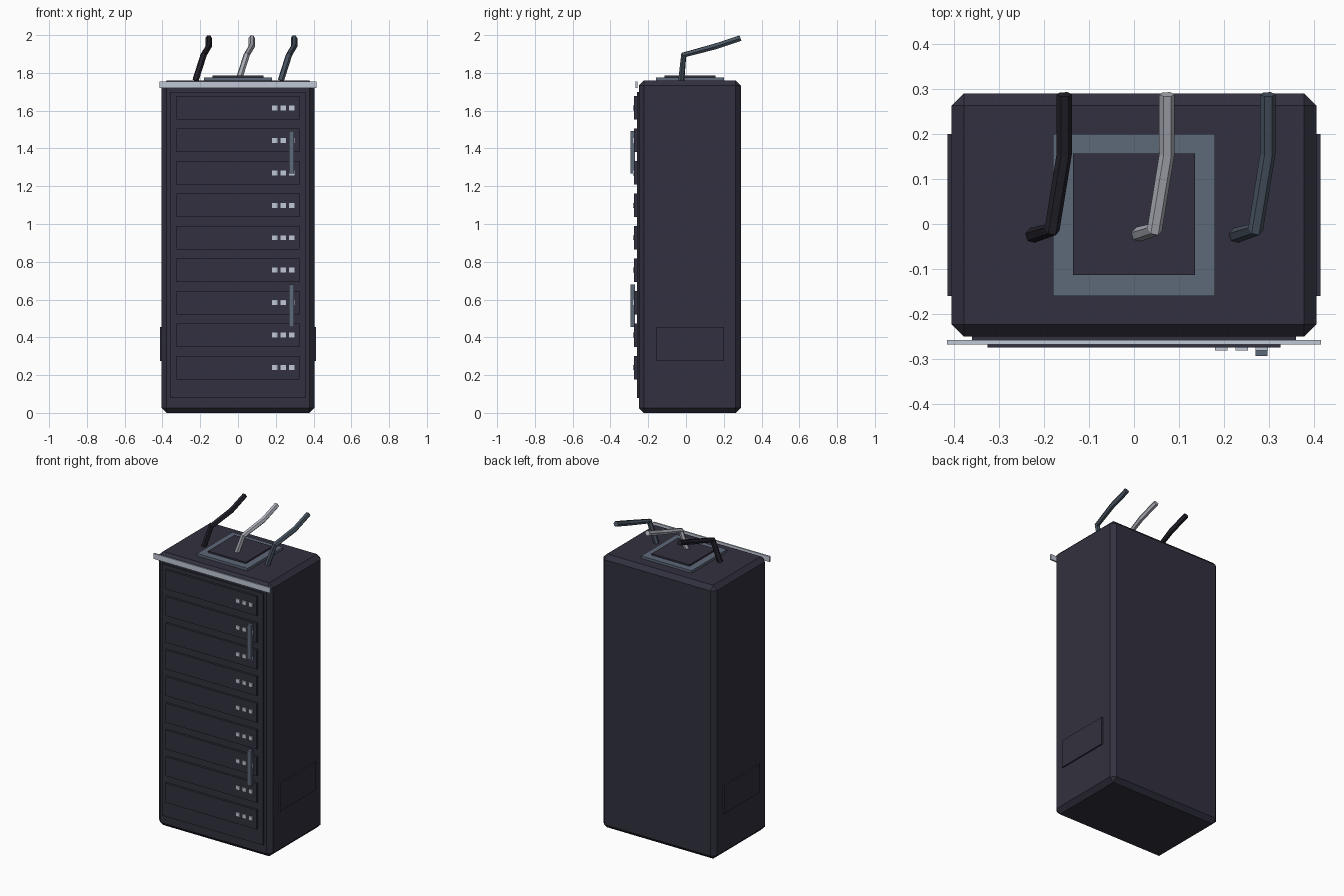
import bpy
from mathutils import Vector

default = bpy.data.objects.get("Cube")
if default:
    bpy.data.objects.remove(default, do_unlink=True)


def material(name, r, g, b):
    m = bpy.data.materials.new(name)
    m.use_nodes = True
    m.diffuse_color = (r, g, b, 1)
    bsdf = next(n for n in m.node_tree.nodes if n.type == 'BSDF_PRINCIPLED')
    bsdf.inputs["Base Color"].default_value = (r, g, b, 1)
    return m


charcoal = material("charcoal", 0.031, 0.03, 0.049)
steel = material("blue_grey_steel", 0.11, 0.138, 0.19)
pale = material("pale_metal", 0.53, 0.58, 0.68)
black = material("black_rubber", 0.018, 0.016, 0.025)
white = material("light_grey_rubber", 0.44, 0.455, 0.51)
slate = material("slate_rubber", 0.069, 0.093, 0.125)


def box(name, x, y, z, mat, chamfer=0):
    """Box from (min, max) ranges on each axis."""
    lo, hi = (Vector(c) for c in zip(x, y, z))
    bpy.ops.mesh.primitive_cube_add(size=1, location=(lo + hi) / 2)
    ob = bpy.context.object
    ob.name = name
    ob.scale = hi - lo
    bpy.ops.object.transform_apply(location=False, rotation=False, scale=True)
    ob.data.materials.append(mat)
    if chamfer:
        bevel = ob.modifiers.new("chamfer", 'BEVEL')
        bevel.width = chamfer
        bevel.segments = 1
    return ob


def cable(name, shift, mat):
    """Six-sided bent cable rising from the roof and leaning back."""
    cu = bpy.data.curves.new(name, 'CURVE')
    cu.dimensions = '3D'
    cu.bevel_depth = 0.017
    cu.bevel_resolution = 1
    cu.use_fill_caps = True
    path = [(-0.225, -0.025, 1.76), (-0.182, -0.012, 1.895),
            (-0.155, 0.155, 1.94), (-0.155, 0.288, 1.984)]
    spline = cu.splines.new('POLY')
    spline.points.add(len(path) - 1)
    for p, (x, y, z) in zip(spline.points, path):
        p.co = (x + shift, y, z, 1)
    spline.use_smooth = False
    cu.materials.append(mat)
    ob = bpy.data.objects.new(name, cu)
    bpy.context.collection.objects.link(ob)


# Cabinet, door panel and front trim
box("cabinet", (-0.405, 0.405), (-0.25, 0.29), (0, 1.76), charcoal, 0.027)
box("door_panel", (-0.36, 0.36), (-0.26, -0.24), (0.08, 1.70), charcoal)
box("top_trim", (-0.415, 0.415), (-0.268, -0.258), (1.72, 1.755), pale)

# Rack units with three indicator lights each
for i in range(9):
    z = 0.24 + i * 0.1718
    box(f"rack_unit_{i + 1}", (-0.325, 0.325), (-0.274, -0.25),
        (z - 0.062, z + 0.062), charcoal)
    for j in range(3):
        x = 0.194 + j * 0.045
        box(f"light_{i + 1}_{j + 1}", (x - 0.014, x + 0.014), (-0.281, -0.27),
            (z - 0.013, z + 0.013), pale)

# Door handles
for name, z in (("lower_handle", 0.455), ("upper_handle", 1.267)):
    box(name, (0.27, 0.297), (-0.293, -0.27), (z, z + 0.225), steel)

# Side vents
for name, s in (("left_vent", 1), ("right_vent", -1)):
    box(name, sorted((s * 0.39, s * 0.414)), (-0.16, 0.20), (0.275, 0.455), charcoal)

# Roof hatch
box("hatch_frame", (-0.18, 0.18), (-0.16, 0.20), (1.75, 1.776), steel)
box("hatch_cover", (-0.135, 0.135), (-0.113, 0.157), (1.76, 1.786), charcoal)

# Roof cables
cable("right_cable", 0, black)
cable("middle_cable", 0.228, white)
cable("left_cable", 0.452, slate)
